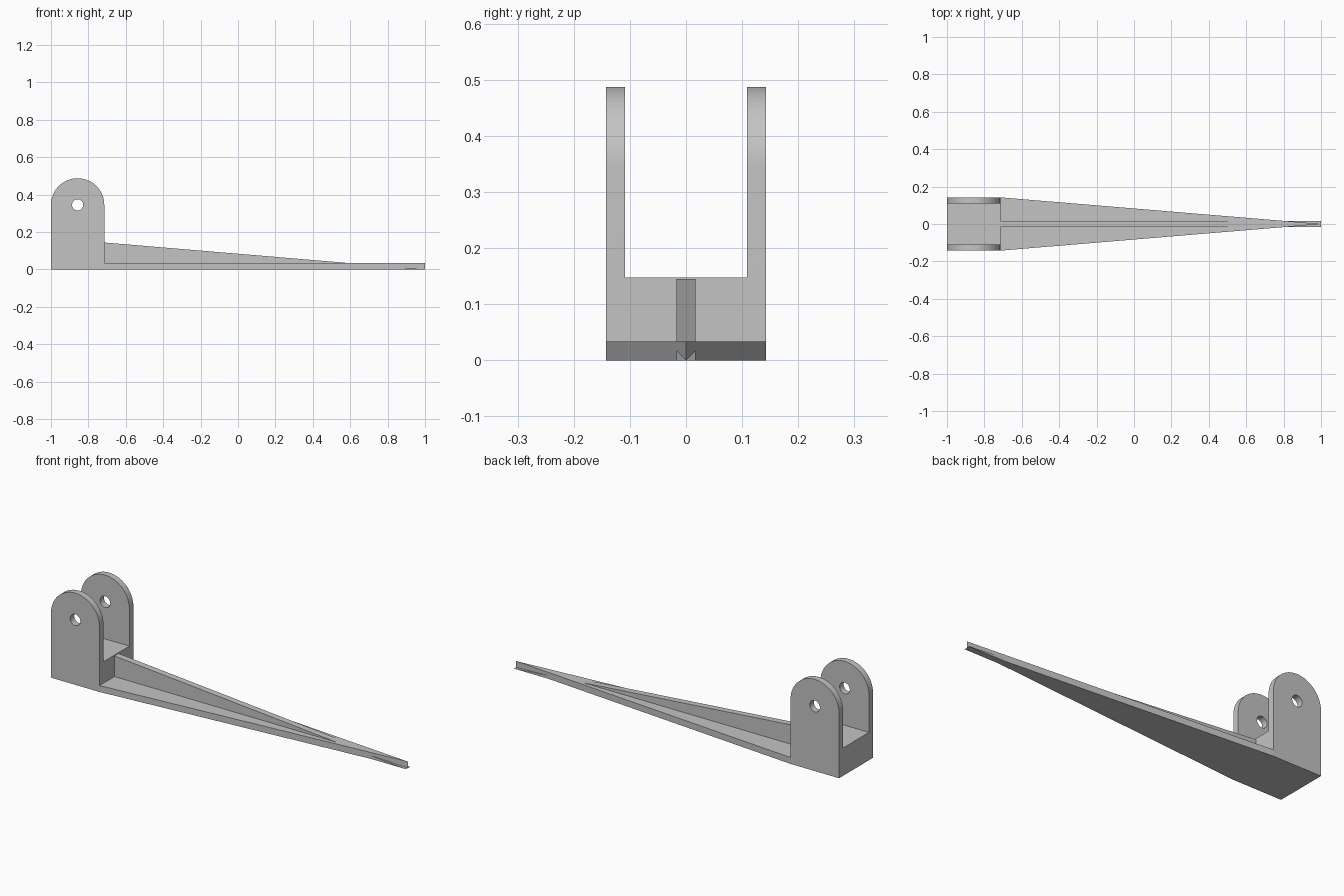
import bpy
import bmesh
import math
from mathutils import Vector

if "Cube" in bpy.data.objects:
    bpy.data.objects.remove(bpy.data.objects["Cube"], do_unlink=True)

HALF_W = 0.1425                    # half width and lug radius
BACK, JOINT, TIP = -1.0, -0.715, 1.0
LUG_X = (BACK + JOINT) / 2
PIN_Z, PIN_R = 0.345, 0.03
THICK = 0.034                      # plate, rib and lug thickness
FLOOR = 0.148

grey = bpy.data.materials.new("plain_grey")
grey.use_nodes = True
grey.diffuse_color = (0.55, 0.55, 0.55, 1)
grey.node_tree.nodes["Principled BSDF"].inputs["Base Color"].default_value = grey.diffuse_color


def prism(name, points, direction):
    """Extrude a flat outline along a direction into a closed solid."""
    bm = bmesh.new()
    face = bm.faces.new([bm.verts.new(p) for p in points])
    ext = bmesh.ops.extrude_face_region(bm, geom=[face], use_keep_orig=True)
    moved = [g for g in ext["geom"] if isinstance(g, bmesh.types.BMVert)]
    bmesh.ops.translate(bm, verts=moved, vec=Vector(direction))
    bmesh.ops.recalc_face_normals(bm, faces=bm.faces)
    mesh = bpy.data.meshes.new(name)
    bm.to_mesh(mesh)
    bm.free()
    mesh.materials.append(grey)
    obj = bpy.data.objects.new(name, mesh)
    bpy.context.collection.objects.link(obj)
    return obj


def activate(obj):
    bpy.ops.object.select_all(action="DESELECT")
    obj.select_set(True)
    bpy.context.view_layer.objects.active = obj


def cut(obj, cutter):
    activate(obj)
    mod = obj.modifiers.new("cut", "BOOLEAN")
    mod.operation = "DIFFERENCE"
    mod.solver = "EXACT"
    mod.object = cutter
    bpy.ops.object.modifier_apply(modifier=mod.name)
    bpy.data.objects.remove(cutter, do_unlink=True)


def arc(radius, y, start, end, steps):
    angles = [start + (end - start) * i / steps for i in range(steps + 1)]
    return [(LUG_X + radius * math.cos(a), y, PIN_Z + radius * math.sin(a)) for a in angles]


# Fork: round-topped block, slotted into two lugs with a pin hole
outline = [(BACK, -HALF_W, 0), (JOINT, -HALF_W, 0)] + arc(HALF_W, -HALF_W, 0, math.pi, 48)
fork = prism("fork_bracket", outline, (0, 2 * HALF_W, 0))
inner = HALF_W - THICK
slot = prism("slot_cutter", [(BACK - 0.1, -inner, FLOOR), (JOINT + 0.1, -inner, FLOOR),
                             (JOINT + 0.1, -inner, 1), (BACK - 0.1, -inner, 1)],
             (0, 2 * inner, 0))
cut(fork, slot)
hole = prism("hole_cutter", arc(PIN_R, -0.3, 0, 2 * math.pi, 32)[:-1], (0, 0.6, 0))
cut(fork, hole)
activate(fork)
bpy.ops.object.shade_smooth_by_angle(angle=math.radians(30))

# Tapered plate running to a point
prism("tapered_plate", [(JOINT, -HALF_W, 0), (TIP, 0, 0), (JOINT, HALF_W, 0)], (0, 0, THICK))

# Sloping rib along the middle, thinning to nothing at the tip
prism("sloping_rib", [(JOINT, -THICK / 2, 0), (TIP, -THICK / 2, 0),
                      (JOINT, -THICK / 2, 0.144)], (0, THICK, 0))
